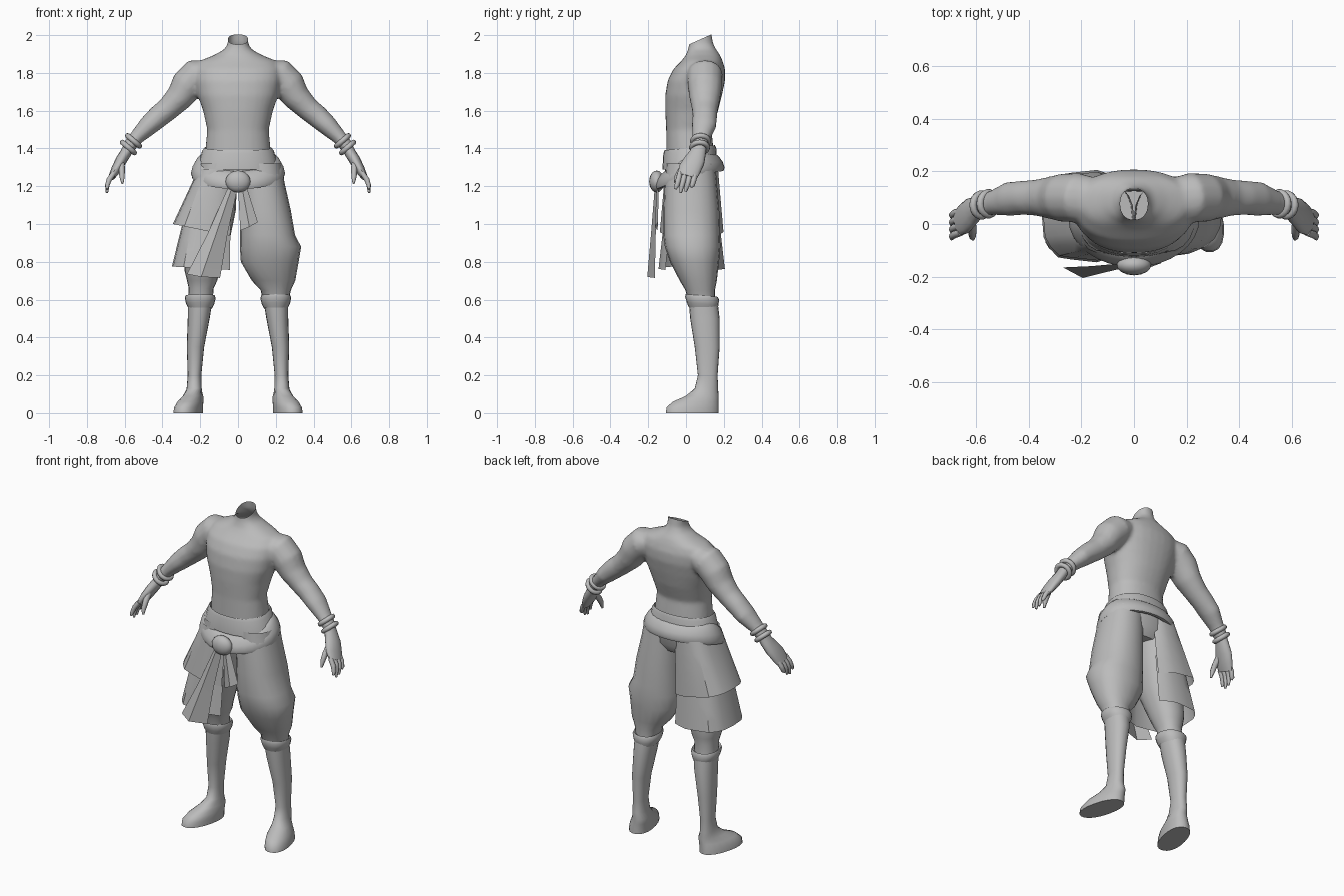
import bpy, bmesh, math
from mathutils import Vector

if "Cube" in bpy.data.objects:
    bpy.data.objects.remove(bpy.data.objects["Cube"])

grey = bpy.data.materials.new("grey")
grey.diffuse_color = (0.5, 0.5, 0.5, 1)
grey.use_nodes = True
grey.node_tree.nodes["Principled BSDF"].inputs["Base Color"].default_value = grey.diffuse_color


def finish(ob, angle=50):
    ob.data.materials.clear()
    ob.data.materials.append(grey)
    bpy.ops.object.select_all(action='DESELECT')
    ob.select_set(True)
    bpy.context.view_layer.objects.active = ob
    bpy.ops.object.shade_smooth_by_angle(angle=math.radians(angle))
    return ob


def skin(name, rows, ring=True, loop=False, caps="", angle=50):
    """Surface through rows of points; caps: 's' start, 'e' end."""
    bm = bmesh.new()
    vs = [[bm.verts.new(p) for p in r] for r in rows]
    n = len(rows[0])
    for i in range(len(rows) if loop else len(rows) - 1):
        a, b = vs[i], vs[(i + 1) % len(rows)]
        for j in range(n if ring else n - 1):
            k = (j + 1) % n
            bm.faces.new((a[j], a[k], b[k], b[j]))
    if 's' in caps:
        bm.faces.new(vs[0][::-1])
    if 'e' in caps:
        bm.faces.new(vs[-1])
    bmesh.ops.recalc_face_normals(bm, faces=bm.faces)
    me = bpy.data.meshes.new(name)
    bm.to_mesh(me)
    bm.free()
    ob = bpy.data.objects.new(name, me)
    bpy.context.collection.objects.link(ob)
    return finish(ob, angle)


def sgn_pow(v, p):
    return math.copysign(abs(v) ** p, v)


def oval(z, cx, cy, rx, ry, side=1, p=0.9, yaw=0, tilt=0, n=20):
    """Horizontal ring; side=-1 mirrors it in x."""
    pts = []
    for i in range(n):
        t = 2 * math.pi * i / n
        u, v = rx * sgn_pow(math.cos(t), p), ry * sgn_pow(math.sin(t), p)
        x = cx + u * math.cos(yaw) - v * math.sin(yaw)
        y = cy + u * math.sin(yaw) + v * math.cos(yaw)
        pts.append((side * x, y, z + tilt * y))
    return pts


def limb(path, side=1, n=14):
    """Rings across a path of (x, y, z, thickness, depth in y)."""
    rows = []
    for i, (x, y, z, r, ry) in enumerate(path):
        a, b = path[max(i - 1, 0)], path[min(i + 1, len(path) - 1)]
        d = (Vector(b[:3]) - Vector(a[:3])).normalized()
        e = d.cross(Vector((0, 1, 0))).normalized()
        f = e.cross(d)
        rows.append([])
        for j in range(n):
            t = 2 * math.pi * j / n
            q = Vector((x, y, z)) + e * r * math.cos(t) + f * ry * math.sin(t)
            rows[-1].append((side * q.x, q.y, q.z))
    return rows


# Bare torso and arms, fused into one skin, open at neck and waist
trunk = [(1.26, .02, .175, .125), (1.4, .02, .172, .125), (1.5, .015, .163, .12),
         (1.6, .03, .185, .14), (1.68, .04, .213, .15), (1.76, .055, .23, .152),
         (1.82, .07, .23, .137), (1.865, .085, .2, .108), (1.895, .09, .125, .09),
         (1.925, .085, .072, .074), (1.955, .08, .054, .064), (2.06, .072, .052, .055)]
torso = skin("torso_and_arms", [oval(z, 0, cy, rx, ry, n=32) for z, cy, rx, ry in trunk], caps="se")
arm = [(.13, .09, 1.82, .05, .08), (.215, .1, 1.79, .09, .095), (.27, .1, 1.735, .088, .093),
       (.31, .1, 1.67, .074, .083), (.37, .1, 1.61, .063, .07), (.42, .1, 1.57, .061, .066),
       (.475, .095, 1.52, .054, .066), (.54, .08, 1.455, .039, .047), (.585, .07, 1.4, .036, .042)]
arms = [skin("arm", limb(arm, s), caps="se") for s in (1, -1)]
bpy.ops.object.select_all(action='DESELECT')
for o in arms + [torso]:
    o.select_set(True)
bpy.context.view_layer.objects.active = torso
bpy.ops.object.join()
m = torso.modifiers.new("fuse", 'REMESH')
m.mode = 'VOXEL'
m.voxel_size = .012
bpy.ops.object.modifier_apply(modifier="fuse")
m = torso.modifiers.new("soften", 'SMOOTH')
m.factor, m.iterations = .5, 6
bpy.ops.object.modifier_apply(modifier="soften")
bm = bmesh.new()
bm.from_mesh(torso.data)
for co, no in (((0, .07, 1.975), (0, -.45, 1)), ((0, 0, 1.33), (0, 0, -1))):
    bmesh.ops.bisect_plane(bm, geom=bm.verts[:] + bm.edges[:] + bm.faces[:],
                           plane_co=co, plane_no=no, clear_outer=True)
bm.to_mesh(torso.data)
bm.free()
finish(torso, 80)

# Hands with fingers and thumb, and two bracelets per wrist
for s, tag in ((1, "left"), (-1, "right")):
    palm = [(.57, .073, 1.42, .03, .038), (.595, .062, 1.375, .03, .044), (.62, .045, 1.335, .03, .056),
            (.645, .02, 1.29, .026, .06), (.668, .005, 1.25, .018, .052)]
    skin(tag + "_palm", limb(palm, s), caps="se")
    for i, tip in enumerate((1.185, 1.165, 1.172, 1.195)):
        y = -.036 + i * .027
        finger = [(.658, y + .004, 1.27, .014, .014), (.682, y - .004, 1.235, .014, .015),
                  (.692, y - .012, 1.205, .012, .013), (.694, y - .02, tip, .006, .007)]
        skin(tag + "_finger", limb(finger, s, 8), caps="se")
    thumb = [(.618, .01, 1.325, .018, .02), (.615, -.025, 1.285, .016, .018),
             (.614, -.046, 1.25, .014, .015), (.612, -.056, 1.215, .006, .008)]
    skin(tag + "_thumb", limb(thumb, s, 8), caps="se")
    for x, y, z in ((.553, .077, 1.44), (.58, .072, 1.405)):
        bpy.ops.mesh.primitive_torus_add(location=(s * x, y, z), rotation=(0, s * math.radians(139), 0),
                                         major_radius=.042, minor_radius=.014,
                                         major_segments=18, minor_segments=8)
        bpy.context.object.name = tag + "_bracelet"
        finish(bpy.context.object)

# Waistband and hips
skin("waistband", [oval(z, 0, .02, rx, ry, tilt=.1, n=28) for z, rx, ry in
                   ((1.37, .168, .122), (1.402, .178, .133), (1.385, .19, .14), (1.3, .215, .145))])
skin("hips", [oval(z, 0, .025, rx, ry, n=28) for z, rx, ry in
              ((1.33, .205, .138), (1.22, .2, .132), (1.17, .16, .1))], caps="e")

# Thick sash dipping to the front, with a round knot
rows = []
for i in range(32):
    t = 2 * math.pi * i / 32
    c, s = math.cos(t), math.sin(t)
    h = .05 + .012 * c * c
    zc = 1.305 + .048 * s - .025 * s * s
    rows.append([])
    for j in range(10):
        a = 2 * math.pi * j / 10
        o = .03 * math.cos(a) - .025 * math.sin(a)
        rows[-1].append(((.21 + o) * c, .02 + (.145 + o) * s, zc + h * math.sin(a)))
skin("sash", rows, loop=True)
bpy.ops.mesh.primitive_uv_sphere_add(segments=16, ring_count=10, radius=1, location=(0, -.155, 1.225))
knot = bpy.context.object
knot.name = "knot"
knot.scale = (.066, .04, .058)
finish(knot)

# Trousers: a full baggy leg and a slimmer one under the skirt
baggy = [(1.32, .115, .025, .115, .13), (1.22, .126, .025, .12, .138), (1.07, .145, .028, .135, .148),
         (.94, .156, .03, .146, .15), (.88, .172, .035, .162, .147), (.8, .168, .045, .153, .13),
         (.7, .188, .065, .115, .098), (.65, .2, .075, .08, .078), (.58, .2, .085, .065, .07)]
slim = [(1.32, .105, .025, .105, .13), (1.22, .11, .025, .105, .135), (1.07, .13, .03, .118, .135),
        (.9, .165, .035, .118, .125), (.75, .19, .06, .092, .1), (.7, .19, .07, .08, .085),
        (.66, .195, .075, .066, .072), (.58, .2, .085, .065, .07)]
skin("left_trouser_leg", [oval(*r) for r in baggy])
skin("right_trouser_leg", [oval(*r, side=-1) for r in slim])

# Boots with flared cuffs
boot = [(.6, .2, .09, .066, .076), (.5, .208, .1, .058, .078), (.35, .225, .112, .046, .066),
        (.2, .23, .115, .036, .052), (.13, .232, .108, .04, .062), (.09, .238, .085, .05, .09),
        (.06, .252, .05, .062, .125), (.03, .262, .035, .068, .142), (0, .264, .033, .07, .144)]
cuff = [(.56, .2, .09, .062, .075), (.585, .2, .088, .075, .084), (.615, .2, .085, .082, .09),
        (.628, .2, .083, .077, .085), (.615, .2, .083, .06, .07)]
for s, tag in ((1, "left"), (-1, "right")):
    skin(tag + "_boot", [oval(*r, side=s, yaw=.25 if r[0] < .1 else 0) for r in boot], caps="e")
    skin(tag + "_cuff", [oval(*r, side=s, tilt=-.08) for r in cuff])


# Two-tier half skirt wrapped round the outside of one leg
def tier(name, top, bottom, rise):
    rows = []
    for k in range(5):
        f = k / 4
        z, cx, rx, ry = [a + (b - a) * f for a, b in zip(top, bottom)]
        row = []
        for i in range(15):
            t = math.radians(45 + 270 * i / 14)
            c, s = sgn_pow(math.cos(t), .7), sgn_pow(math.sin(t), .7)
            w = 1 + .025 * f * (-1) ** i
            row.append((cx + rx * c, .03 + ry * w * s, z - rise * f * c))
        rows.append(row)
    skin(name, rows, ring=False, angle=30)


tier("skirt_lower_tier", (1.06, -.145, .135, .142), (.765, -.178, .172, .172), .01)
tier("skirt_upper_tier", (1.29, -.105, .105, .14), (.965, -.175, .17, .165), .035)

# Hanging sash ends
skin("long_sash_end", [[(-.05, -.15, 1.2), (-.03, -.165, 1.2), (0, -.15, 1.2)],
                       [(-.16, -.16, .95), (-.115, -.185, .95), (-.055, -.16, .95)],
                       [(-.27, -.165, .735), (-.195, -.205, .72), (-.095, -.165, .715)]],
     ring=False, angle=30)
skin("short_sash_end", [[(0, -.145, 1.2), (.02, -.155, 1.2), (.045, -.145, 1.2)],
                        [(.012, -.15, .965), (.06, -.165, .985), (.105, -.148, 1.01)]],
     ring=False, angle=30)
